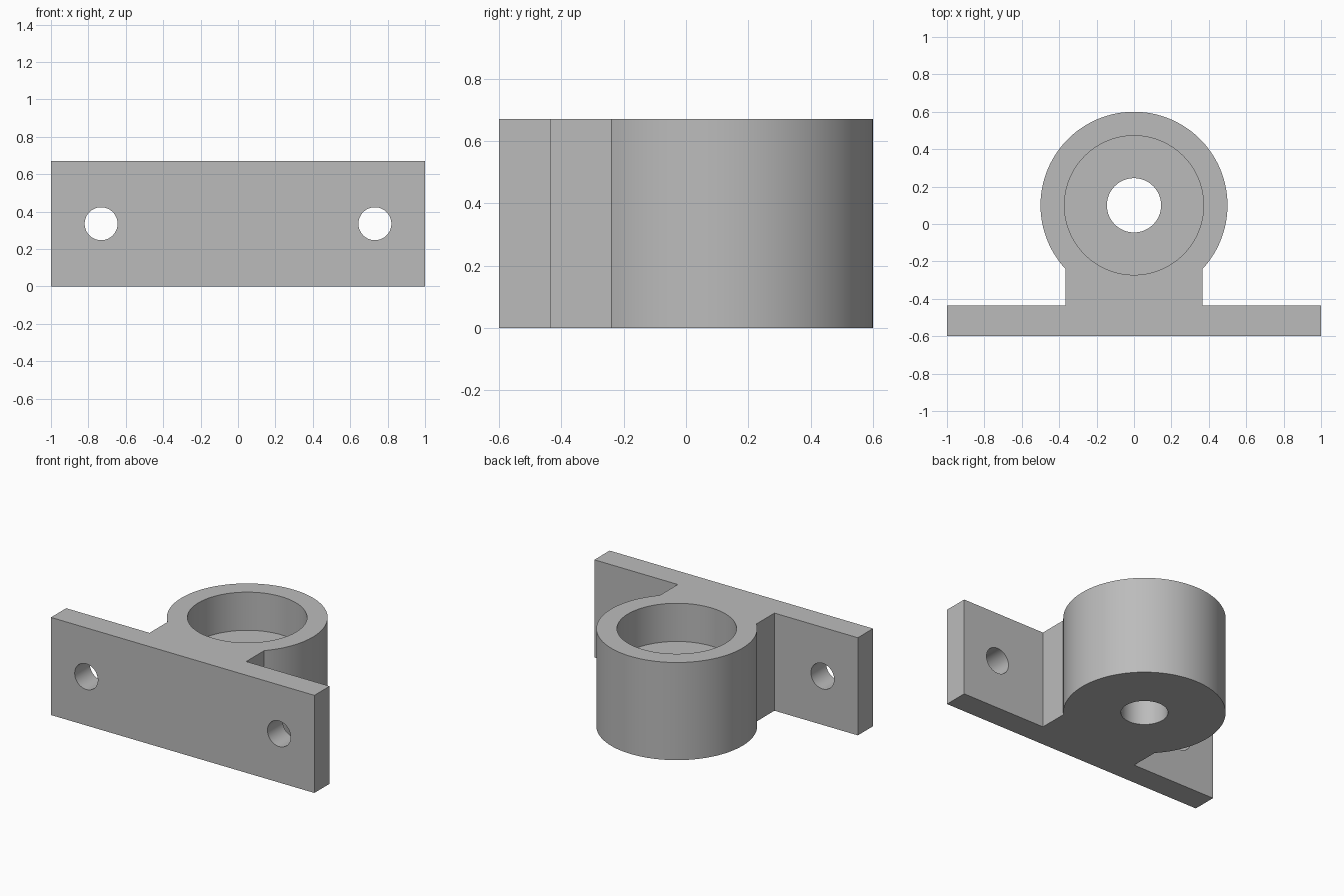
import bpy
import bmesh
import math

# Remove the default cube
cube = bpy.data.objects.get("Cube")
if cube:
    bpy.data.objects.remove(cube, do_unlink=True)

HEIGHT = 0.67
FRONT, PLATE_BACK = -0.6, -0.435
NECK = 0.367                      # half width of the neck
RING_Y, RING_R = 0.1, 0.5
BORE_R, BORE_FLOOR = 0.372, 0.408
SHAFT_R = 0.145
BOLT_X, BOLT_R = 0.732, 0.088

# Plain grey metal
metal = bpy.data.materials.new("grey_metal")
grey = (0.5, 0.5, 0.5, 1.0)
metal.use_nodes = True
metal.diffuse_color = grey
metal.node_tree.nodes["Principled BSDF"].inputs["Base Color"].default_value = grey


def extrude_outline(name, outline, height):
    """Make a prism standing on z = 0 from a closed outline."""
    bm = bmesh.new()
    base = bm.faces.new([bm.verts.new((x, y, 0)) for x, y in outline])
    top = bmesh.ops.extrude_face_region(bm, geom=[base])["geom"]
    verts = [v for v in top if isinstance(v, bmesh.types.BMVert)]
    bmesh.ops.translate(bm, verts=verts, vec=(0, 0, height))
    bmesh.ops.recalc_face_normals(bm, faces=bm.faces)
    mesh = bpy.data.meshes.new(name)
    bm.to_mesh(mesh)
    bm.free()
    obj = bpy.data.objects.new(name, mesh)
    bpy.context.collection.objects.link(obj)
    mesh.materials.append(metal)
    return obj


def drill(target, radius, location, depth, rotation=(0, 0, 0)):
    """Cut a round hole into the target."""
    bpy.ops.mesh.primitive_cylinder_add(
        vertices=96, radius=radius, depth=depth, location=location, rotation=rotation)
    cutter = bpy.context.object
    cutter.name = "hole_cutter"
    cutter.hide_render = True
    cutter.data.materials.append(metal)
    bpy.context.view_layer.objects.active = target
    mod = target.modifiers.new("hole", "BOOLEAN")
    mod.operation = "DIFFERENCE"
    mod.solver = "EXACT"
    mod.object = cutter
    bpy.ops.object.modifier_apply(modifier=mod.name)
    bpy.data.objects.remove(cutter, do_unlink=True)


# Body outline: mounting plate, neck and round housing
start = -math.acos(NECK / RING_R)
sweep = math.pi - 2 * start
steps = 112
arc = [(RING_R * math.cos(start + sweep * i / steps),
        RING_Y + RING_R * math.sin(start + sweep * i / steps))
       for i in range(steps + 1)]
right_side = [(1, FRONT), (1, PLATE_BACK), (NECK, PLATE_BACK)]
left_side = [(-x, y) for x, y in reversed(right_side)]
bracket = extrude_outline("bearing_bracket", right_side + arc + left_side, HEIGHT)

# Bearing seat from above and shaft hole through the floor
drill(bracket, BORE_R, (0, RING_Y, BORE_FLOOR + 0.5), 1)
drill(bracket, SHAFT_R, (0, RING_Y, 0.3), 1)

# Bolt holes through the mounting plate
for side in (-1, 1):
    drill(bracket, BOLT_R, (side * BOLT_X, (FRONT + PLATE_BACK) / 2, HEIGHT / 2),
          0.4, (math.pi / 2, 0, 0))

# Smooth round walls, crisp edges
bpy.ops.object.select_all(action="DESELECT")
bracket.select_set(True)
bpy.context.view_layer.objects.active = bracket
bpy.ops.object.shade_smooth_by_angle(angle=math.radians(25))
